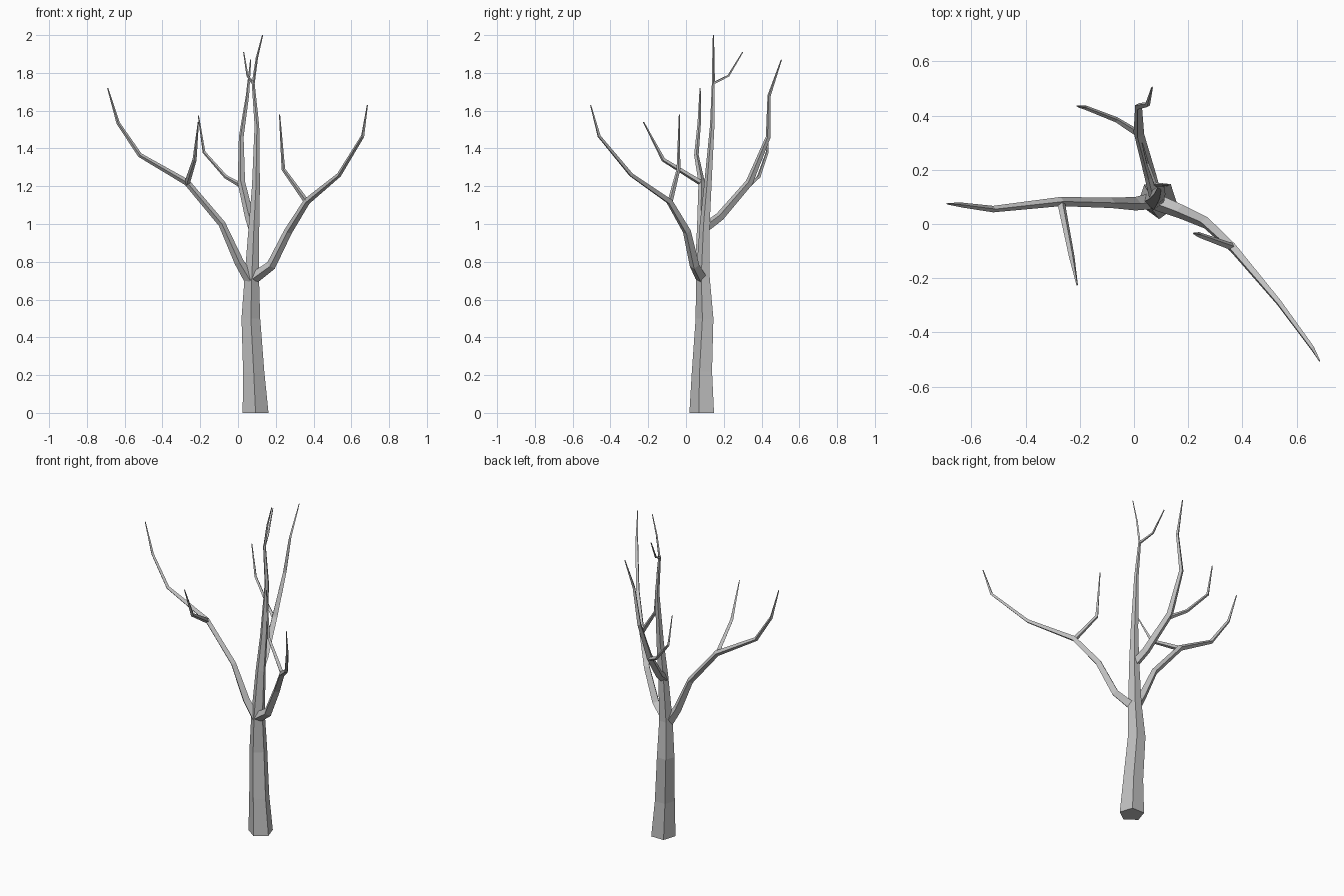
import bpy, bmesh, math
from mathutils import Vector

cube = bpy.data.objects.get("Cube")
if cube:
    bpy.data.objects.remove(cube, do_unlink=True)

bark = bpy.data.materials.new("grey bark")
bark.use_nodes = True
GREY = (0.53, 0.53, 0.53, 1)
bark.diffuse_color = GREY
bark.node_tree.nodes["Principled BSDF"].inputs["Base Color"].default_value = GREY


def limb(name, sides, path, level=False):
    """Faceted tapering tube through (x, y, z, radius) points."""
    pts = [Vector(p[:3]) for p in path]
    bm = bmesh.new()
    rings = []
    side = Vector((0, -1, 0))
    for i, p in enumerate(pts):
        ahead = (pts[min(i + 1, len(pts) - 1)] - p).normalized()
        behind = (p - pts[max(i - 1, 0)]).normalized()
        axis = Vector((0, 0, 1)) if level else (ahead + behind).normalized()
        side = (side - axis * side.dot(axis)).normalized()
        other = axis.cross(side)
        ring = []
        for k in range(sides):
            a = math.tau * k / sides
            ring.append(bm.verts.new(p + path[i][3] * (side * math.cos(a) + other * math.sin(a))))
        rings.append(ring)
    for low, high in zip(rings, rings[1:]):
        for k in range(sides):
            n = (k + 1) % sides
            bm.faces.new((low[k], low[n], high[n], high[k]))
    bm.faces.new(rings[0][::-1])
    bm.faces.new(rings[-1])
    bmesh.ops.recalc_face_normals(bm, faces=bm.faces[:])
    mesh = bpy.data.meshes.new(name)
    bm.to_mesh(mesh)
    bm.free()
    mesh.materials.append(bark)
    bpy.context.collection.objects.link(bpy.data.objects.new(name, mesh))


# Five-sided trunk running up into the leader
limb("trunk", 5, [
    (.093, .09, 0, .072), (.083, .09, .22, .059), (.068, .103, .5, .052), (.073, .093, .72, .04),
    (.085, .102, 1, .029), (.095, .117, 1.2, .022), (.1, .14, 1.52, .013), (.08, .145, 1.75, .008)], True)
limb("leader_tip", 4, [(.08, .145, 1.74, .008), (.1, .145, 1.88, .006), (.13, .145, 2, .003)])
limb("leader_twig", 4, [
    (.08, .145, 1.745, .008), (.05, .225, 1.785, .006), (.03, .3, 1.91, .003)])

# Right bough and its twig
limb("right_bough", 4, [
    (.065, .085, .7, .03), (.005, .075, .8, .025), (-.085, .078, 1, .019), (-.27, .083, 1.22, .017),
    (-.52, .055, 1.365, .012), (-.635, .07, 1.535, .009), (-.69, .075, 1.72, .003)])
limb("right_twig", 4, [
    (-.27, .083, 1.215, .015), (-.23, -.12, 1.34, .011), (-.21, -.225, 1.54, .003)])

# Left bough and its twig
limb("left_bough", 4, [
    (.085, .08, .715, .031), (.175, .045, .78, .026), (.265, .005, .96, .022), (.365, -.088, 1.12, .018),
    (.535, -.29, 1.26, .012), (.66, -.46, 1.465, .009), (.685, -.505, 1.63, .003)])
limb("left_twig", 4, [
    (.365, -.085, 1.115, .014), (.24, -.04, 1.29, .01), (.22, -.035, 1.58, .003)])

# Back bough and its twig
limb("back_bough", 4, [
    (.08, .1, .98, .026), (.06, .18, 1.04, .024), (.018, .335, 1.22, .02), (.017, .435, 1.46, .013),
    (.05, .44, 1.68, .009), (.067, .505, 1.87, .003)])
limb("back_twig", 4, [
    (.015, .335, 1.205, .013), (-.065, .385, 1.25, .01), (-.18, .43, 1.38, .008), (-.21, .435, 1.575, .003)])
